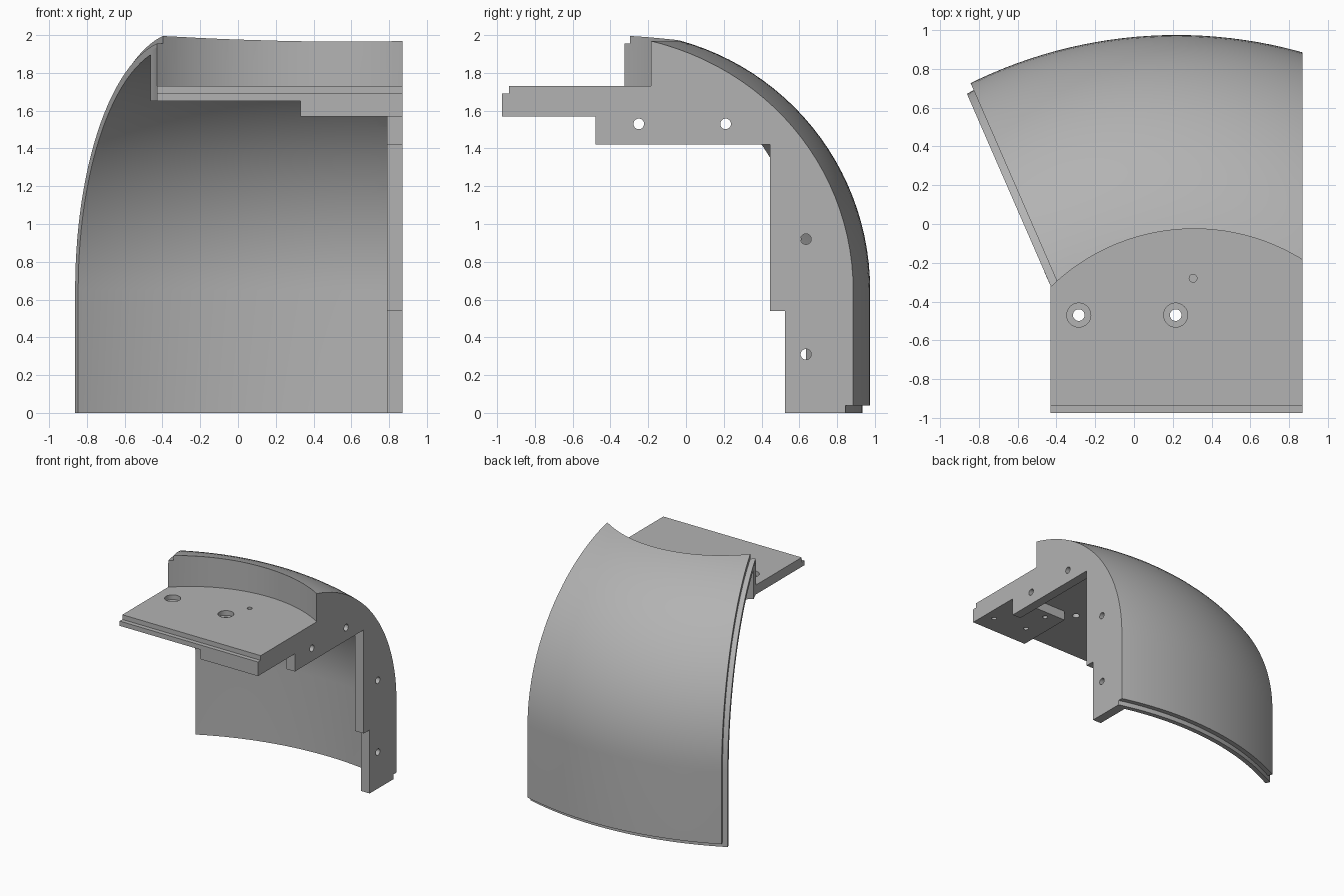
import bpy, bmesh, math
from mathutils import Vector

if "Cube" in bpy.data.objects:
    bpy.data.objects.remove(bpy.data.objects["Cube"])

AX, AY = 0.22, -1.425        # vertical axis of the curved shell
MID, TUBE, SPRING = 1.03, 1.37, 0.65   # profile arc: centre radius, radius, height
RX, RY, RR = 0.31, -1.085, 1.06        # round recess in the top
SLOPE = -0.4356              # slanted left end, dx per dy

mat = bpy.data.materials.new("plain_grey")
mat.diffuse_color = (0.45, 0.45, 0.45, 1)
mat.use_nodes = True
mat.node_tree.nodes["Principled BSDF"].inputs["Base Color"].default_value = mat.diffuse_color


def mesh_object(name, bm):
    bmesh.ops.recalc_face_normals(bm, faces=bm.faces)
    me = bpy.data.meshes.new(name)
    bm.to_mesh(me)
    bm.free()
    me.materials.append(mat)
    ob = bpy.data.objects.new(name, me)
    bpy.context.collection.objects.link(ob)
    return ob


def loft(name, rings):
    """Closed solid through equal rings of points, capped at both ends."""
    bm = bmesh.new()
    rows = [[bm.verts.new(p) for p in ring] for ring in rings]
    n = len(rows[0])
    for a, b in zip(rows, rows[1:]):
        for i in range(n):
            j = (i + 1) % n
            bm.faces.new((a[i], a[j], b[j], b[i]))
    bm.faces.new(rows[0])
    bm.faces.new(rows[-1])
    return mesh_object(name, bm)


def prism(name, pts, lo, hi, axis="z"):
    if axis == "z":
        return loft(name, [[(x, y, h) for x, y in pts] for h in (lo, hi)])
    return loft(name, [[(h, y, z) for y, z in pts] for h in (lo, hi)])


def box(name, x0, x1, y0, y1, z0, z1):
    return prism(name, [(x0, y0), (x1, y0), (x1, y1), (x0, y1)], z0, z1)


def disc(name, a, b, r, lo, hi, axis="z", n=32):
    pts = [(a + r * math.cos(2 * math.pi * i / n),
            b + r * math.sin(2 * math.pi * i / n)) for i in range(n)]
    return prism(name, pts, lo, hi, axis)


def revolve(name, section, steps=84):
    rings = []
    for k in range(steps + 1):
        t = math.radians(20 + 140 * k / steps)
        rings.append([(AX + r * math.cos(t), AY + r * math.sin(t), z) for r, z in section])
    return loft(name, rings)


def dome_curve(inset, n=30):
    """Profile arc from the springing height up to the crown."""
    r = TUBE - inset
    return [(MID + r * math.cos(math.pi / 2 * i / n),
             SPRING + r * math.sin(math.pi / 2 * i / n)) for i in range(n + 1)]


def boolean(ob, other, op):
    m = ob.modifiers.new(op, "BOOLEAN")
    m.operation, m.solver, m.object = op, "EXACT", other
    bpy.context.view_layer.objects.active = ob
    bpy.ops.object.modifier_apply(modifier=m.name)
    bpy.data.objects.remove(other)


def end_x(x, y, at):
    return x + (at - y) * SLOPE


# Curved shell with a stepped lip along the bottom
R = MID + TUBE
section = ([(R - 0.08, 0), (R - 0.04, 0), (R - 0.04, 0.04), (R, 0.04)]
           + dome_curve(0) + dome_curve(0.08)[::-1])
shell = revolve("curved_panel", section)
clip = prism("clip", [(0.87, -1), (0.87, 3), (end_x(-0.43, -0.32, 3), 3),
                      (end_x(-0.43, -0.32, -1), -1)], -1, 3)
boolean(shell, clip, "INTERSECT")

# Rebate along the slanted end, leaving a thin tongue
rebate = revolve("rebate", [(R - 0.04, -0.2), (R + 0.1, -0.2)]
                 + dome_curve(-0.1) + dome_curve(0.04)[::-1])
beyond = prism("beyond", [(-4, -1), (end_x(-0.40, -0.29, -1), -1),
                          (end_x(-0.40, -0.29, 3), 3), (-4, 3)], -1, 3)
boolean(rebate, beyond, "INTERSECT")
boolean(shell, rebate, "DIFFERENCE")

# Deck and curved back wall as one block
back = []
for i in range(33):
    a0 = math.acos((0.87 - RX) / 1.14)
    a1 = math.acos((-0.463 - RX) / 1.14)
    t = a0 + (a1 - a0) * i / 32
    back.append((RX + 1.14 * math.cos(t), RY + 1.14 * math.sin(t)))
body = prism("deck", [(-0.43, -0.32), (-0.43, -0.975), (0.87, -0.975)] + back, 1.65, 2.2)

# Pad beneath the deck and rib along the right side
boolean(body, box("pad", 0.33, 0.87, -0.975, -0.475, 1.57, 1.7), "UNION")
rib = prism("side_rib", [(-0.48, 1.42), (0.445, 1.42), (0.445, 0.54), (0.525, 0.54),
                         (0.525, 0), (1.05, 0), (1.05, 2.1), (-0.3, 2.1),
                         (-0.3, 1.68), (-0.48, 1.68)], 0.79, 0.87, "x")
boolean(body, rib, "UNION")

# Trim the inner parts to the inside of the shell and join them
core = revolve("core", [(0.02, -0.2), (R - 0.06, -0.2)] + dome_curve(0.06)
               + [(0.02, SPRING + TUBE - 0.06)])
boolean(body, core, "INTERSECT")
boolean(shell, body, "UNION")

# Round recess above the deck and stepped front edge
boolean(shell, disc("recess", RX, RY, RR, 1.73, 2.5, n=128), "DIFFERENCE")
boolean(shell, box("front_step", -1, 1, -1.2, -0.938, 1.69, 1.9), "DIFFERENCE")

# Screw holes with counterbores, and a pilot hole in the deck
for x in (-0.285, 0.215):
    boolean(shell, disc("screw", x, -0.47, 0.03, 1.5, 1.9), "DIFFERENCE")
    boolean(shell, disc("bore", x, -0.47, 0.062, 1.69, 1.9), "DIFFERENCE")
boolean(shell, disc("pilot", 0.305, -0.28, 0.02, 1.68, 1.9), "DIFFERENCE")

# Bolt holes through the rib and blind holes under the pad
for y, z in ((-0.25, 1.53), (0.21, 1.53), (0.635, 0.92), (0.635, 0.31)):
    boolean(shell, disc("bolt", y, z, 0.028, 0.7, 1.0, "x"), "DIFFERENCE")
for x, y in ((0.78, -0.82), (0.48, -0.78), (0.48, -0.54)):
    boolean(shell, disc("blind", x, y, 0.02, 1.5, 1.62), "DIFFERENCE")

# Smooth the curved faces, keep the edges sharp
bpy.ops.object.select_all(action="DESELECT")
shell.select_set(True)
bpy.context.view_layer.objects.active = shell
bpy.ops.object.shade_smooth_by_angle(angle=math.radians(25))
